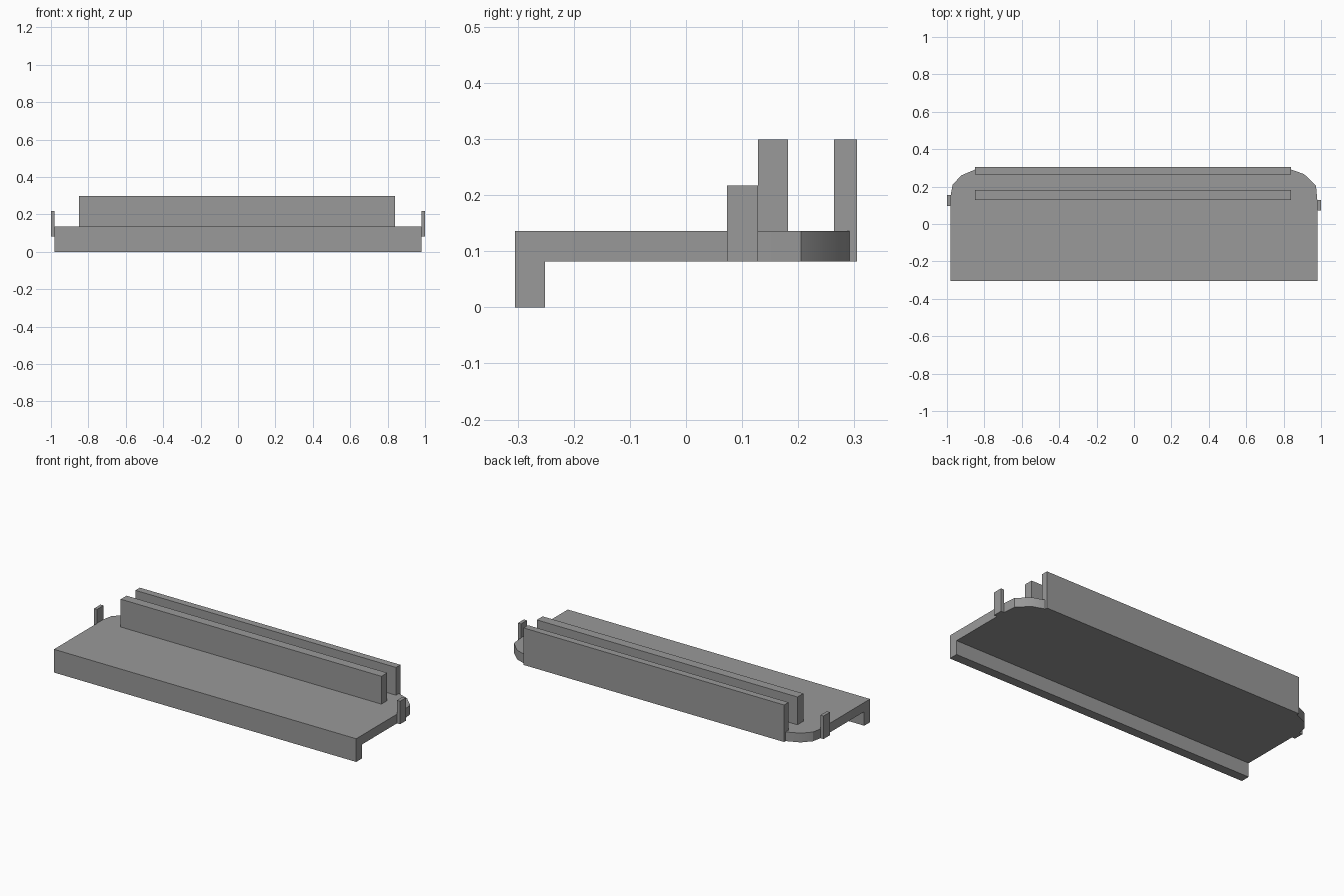
import bpy
import bmesh
import math

if "Cube" in bpy.data.objects:
    bpy.data.objects.remove(bpy.data.objects["Cube"])

grey = bpy.data.materials.new("mid grey")
grey.diffuse_color = (0.32, 0.32, 0.32, 1)
grey.use_nodes = True
grey.node_tree.nodes["Principled BSDF"].inputs["Base Color"].default_value = grey.diffuse_color


def prism(name, outline, z0, z1):
    """Extrude a plan outline from z0 up to z1."""
    bm = bmesh.new()
    base = bm.faces.new([bm.verts.new((x, y, z0)) for x, y in outline])
    top = bmesh.ops.extrude_face_region(bm, geom=[base])["geom"]
    verts = [g for g in top if isinstance(g, bmesh.types.BMVert)]
    bmesh.ops.translate(bm, verts=verts, vec=(0, 0, z1 - z0))
    bmesh.ops.recalc_face_normals(bm, faces=bm.faces)
    mesh = bpy.data.meshes.new(name)
    bm.to_mesh(mesh)
    bm.free()
    mesh.materials.append(grey)
    obj = bpy.data.objects.new(name, mesh)
    bpy.context.collection.objects.link(obj)
    return obj


def box(name, x0, x1, y0, y1, z0, z1):
    return prism(name, [(x0, y0), (x1, y0), (x1, y1), (x0, y1)], z0, z1)


FLOOR, DECK, TOP = 0.082, 0.136, 0.299
RAIL_L, RAIL_R = -0.85, 0.84

# Deck plate with faceted rear corners, stopping at the back rail
deck = prism("deck_plate", [
    (-0.98, -0.305), (0.98, -0.305),
    (0.98, 0.128), (0.973, 0.205), (0.909, 0.267), (RAIL_R, 0.291),
    (RAIL_R, 0.264), (RAIL_L, 0.264),
    (RAIL_L, 0.291), (-0.925, 0.259), (-0.97, 0.209), (-0.98, 0.155),
], FLOOR, DECK)
bpy.context.view_layer.objects.active = deck
deck.select_set(True)
bpy.ops.object.shade_smooth_by_angle(angle=math.radians(30))

# Lip hanging below the front edge
box("front_lip", -0.98, 0.98, -0.305, -0.251, 0, FLOOR)

# Two long upright rails
box("middle_rail", RAIL_L, RAIL_R, 0.128, 0.182, DECK, TOP)
box("back_rail", RAIL_L, RAIL_R, 0.264, 0.305, FLOOR, TOP)

# Small upright tabs on the ends
box("left_tab", -1.0, -0.98, 0.095, 0.155, FLOOR, 0.217)
box("right_tab", 0.98, 1.0, 0.073, 0.128, FLOOR, 0.217)
